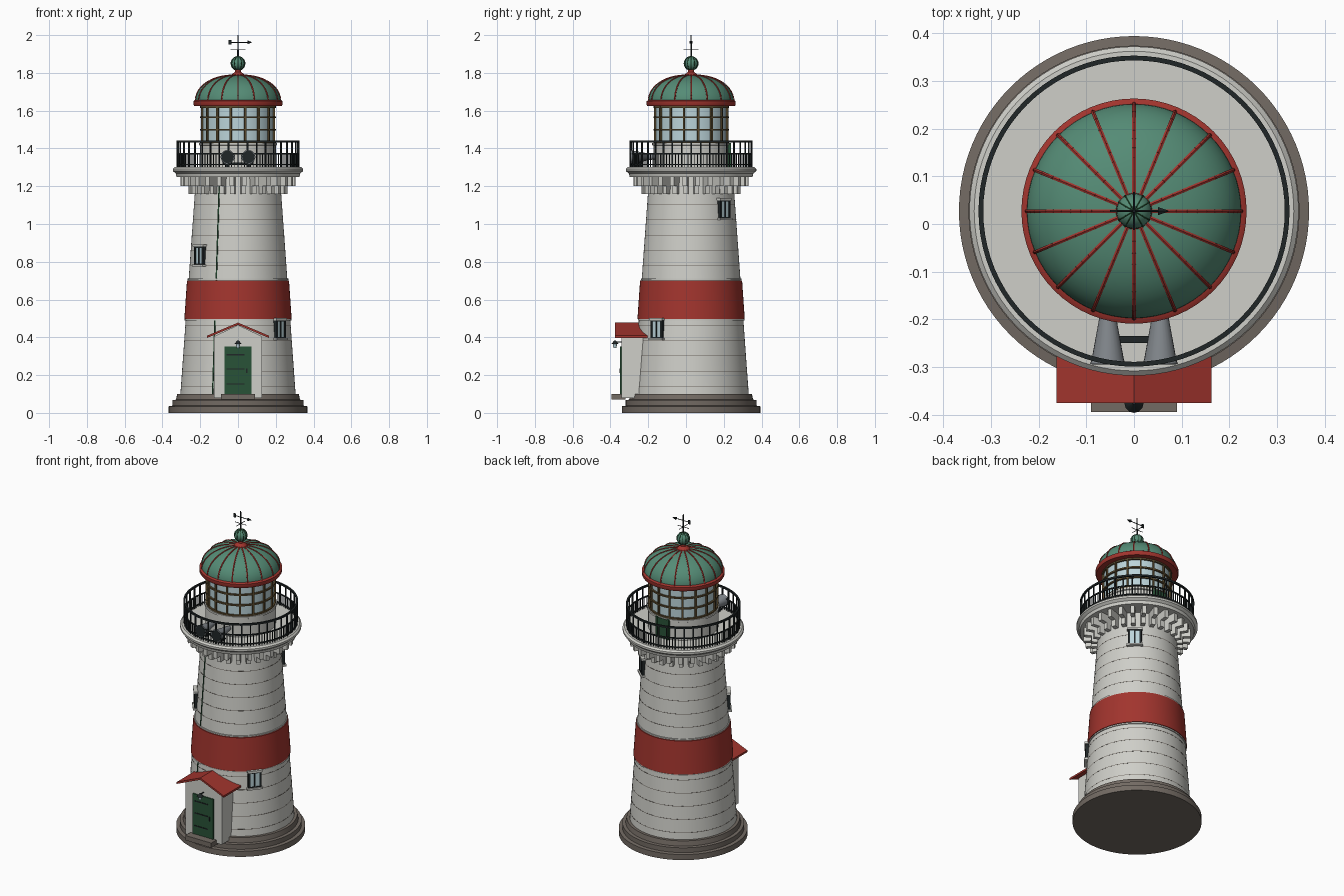
import bpy, bmesh, math
from mathutils import Matrix, Vector

if "Cube" in bpy.data.objects:
    bpy.data.objects.remove(bpy.data.objects["Cube"])

CY = 0.027                      # tower axis offset in y
TAU = math.tau
T = Matrix.Translation

def mat(name, r, g, b):
    m = bpy.data.materials.new(name)
    m.diffuse_color = (r, g, b, 1)
    m.use_nodes = True
    m.node_tree.nodes["Principled BSDF"].inputs["Base Color"].default_value = m.diffuse_color
    return m

WHITE = mat("white_plaster", 0.62, 0.62, 0.58)
STONE = mat("grey_stone", 0.17, 0.145, 0.125)
RED = mat("red_paint", 0.36, 0.035, 0.027)
DOME = mat("copper_green", 0.09, 0.26, 0.18)
DOOR = mat("dark_green", 0.022, 0.085, 0.038)
GLASS = mat("pale_glass", 0.50, 0.66, 0.70)
METAL = mat("grey_metal", 0.22, 0.24, 0.26)
IRON = mat("black_iron", 0.014, 0.019, 0.02)
BRASS = mat("dull_brass", 0.11, 0.075, 0.03)

def finish(bm, name, m, smooth=True):
    bmesh.ops.recalc_face_normals(bm, faces=bm.faces)
    me = bpy.data.meshes.new(name)
    bm.to_mesh(me)
    bm.free()
    me.materials.append(m)
    ob = bpy.data.objects.new(name, me)
    bpy.context.collection.objects.link(ob)
    if smooth:
        bpy.ops.object.select_all(action='DESELECT')
        ob.select_set(True)
        bpy.context.view_layer.objects.active = ob
        bpy.ops.object.shade_smooth_by_angle(angle=math.radians(35))
    return ob

def polar(a, r=0, z=0):         # local x points outward from the tower axis
    return T((0, CY, 0)) @ Matrix.Rotation(a, 4, 'Z') @ T((r, 0, z))

def box(bm, lo, hi, M=Matrix()):
    lo, hi = Vector(lo), Vector(hi)
    bmesh.ops.create_cube(bm, size=1, matrix=M @ T((lo + hi) / 2) @ Matrix.Diagonal((*(hi - lo), 1)))

def rod(bm, p, q, r, r2=None, seg=6):
    p, q = Vector(p), Vector(q)
    R = (q - p).to_track_quat('Z', 'Y').to_matrix().to_4x4()
    bmesh.ops.create_cone(bm, cap_ends=True, segments=seg, radius1=r, radius2=r if r2 is None else r2,
                          depth=(q - p).length, matrix=T((p + q) / 2) @ R)

def lathe_into(bm, prof, seg=64, closed=False):
    rings = []
    for r, z in prof:
        if r < 1e-5:
            rings.append([bm.verts.new((0, CY, z))] * seg)
        else:
            rings.append([bm.verts.new((r * math.cos(TAU * i / seg), CY + r * math.sin(TAU * i / seg), z))
                          for i in range(seg)])
    pairs = list(zip(rings, rings[1:])) + ([(rings[-1], rings[0])] if closed else [])
    for a, b in pairs:
        for i in range(seg):
            j = (i + 1) % seg
            bm.faces.new(list(dict.fromkeys((a[i], a[j], b[j], b[i]))))

def lathe(name, prof, m, seg=64):
    bm = bmesh.new()
    lathe_into(bm, prof, seg)
    return finish(bm, name, m)

def hoops(name, items, m, seg=64):   # items: (inner radius, outer radius, z low, z high)
    bm = bmesh.new()
    for r0, r1, z0, z1 in items:
        lathe_into(bm, [(r0, z0), (r1, z0), (r1, z1), (r0, z1)], seg, True)
    return finish(bm, name, m)

def boxes(name, items, m, M=Matrix()):
    bm = bmesh.new()
    for lo, hi in items:
        box(bm, lo, hi, M)
    return finish(bm, name, m, False)

def tower_r(z):
    return 0.305 - (z - 0.1) * 0.072

# Stepped base and tapered tower
lathe("base_steps", [(0, 0), (.367, 0), (.367, .035), (.347, .038), (.347, .068),
                     (.328, .07), (.322, .1), (0, .1)], STONE, 96)
lathe("tower_wall", [(0, .09), (tower_r(.09), .09), (tower_r(1.26), 1.26), (0, 1.26)], WHITE, 96)
lathe("red_band", [(.27, .498), (.284, .498), (.270, .702), (.255, .702)], RED, 96)
hoops("band_edges", [(.25, tower_r(z) + .005, z, z + .008) for z in (.488, .704)], WHITE, 96)
hoops("course_lines", [(.2, tower_r(z) + .0007, z, z + .003)
                       for z in (.14, .22, .30, .38, .46, .78, .86, .94, 1.02, 1.10)], STONE, 64)

# Gallery: two-step brackets, slab
bm = bmesh.new()
for i in range(28):
    M = polar(TAU * (i + .5) / 28)
    box(bm, (.21, -.012, 1.16), (.262, .012, 1.21), M)
    box(bm, (.21, -.012, 1.20), (.305, .012, 1.255), M)
finish(bm, "gallery_brackets", WHITE, False)
lathe("gallery_slab", [(0, 1.25), (.325, 1.25), (.33, 1.268), (.345, 1.28), (.345, 1.292),
                       (.335, 1.302), (0, 1.302)], WHITE, 96)

# Railing
hoops("railing_hoops", [(.316, .326, 1.432, 1.443), (.318, .325, 1.368, 1.375),
                        (.318, .325, 1.312, 1.318)], IRON, 80)
bm = bmesh.new()
for i in range(120):
    post = i % 3 == 0
    w = .0035 if post else .002
    box(bm, (.3215 - w, -w, 1.30), (.3215 + w, w, 1.435 if post else 1.37), polar(TAU * i / 120))
finish(bm, "railing_bars", IRON, False)

# Lantern room
lathe("lantern_wall", [(.0, 1.30), (.2, 1.30), (.2, 1.415), (.206, 1.418), (.206, 1.43), (0, 1.43)], WHITE)
lathe("lantern_glass", [(.19, 1.425), (.19, 1.64)], GLASS)
hoops("lantern_hoops", [(.186, .2, z, z + .009) for z in (1.43, 1.495, 1.56, 1.615)], BRASS)
bm = bmesh.new()
for i in range(16):
    box(bm, (.186, -.005, 1.43), (.2, .005, 1.63), polar(TAU * (i + .5) / 16))
finish(bm, "lantern_mullions", BRASS, False)
M = polar(math.pi / 2)
boxes("gallery_door", [((.19, -.035, 1.302), (.208, .035, 1.425))], DOOR, M)
boxes("gallery_door_frame", [((.19, s * .04 - .005, 1.302), (.211, s * .04 + .005, 1.43)) for s in (-1, 1)], DOOR, M)

# Dome with ribs
lathe("dome_rim", [(.18, 1.625), (.232, 1.625), (.236, 1.632), (.236, 1.65), (.225, 1.657), (.18, 1.657)], RED)
def dome_pt(t):                 # rounded profile from the rim to the crown
    return .225 * math.cos(t) ** .85, 1.65 + .138 * math.sin(t)
ts = [math.pi / 2 * i / 14 for i in range(15)]
lathe("dome", [dome_pt(t) for t in ts[:-1]] + [(0, 1.788)], DOME)

def ribs(name, pts, n, w, m):
    bm = bmesh.new()
    for i in range(n):
        M = polar(TAU * i / n)
        for a, b in zip(pts, pts[1:]):
            rod(bm, M @ Vector((a[0], 0, a[1])), M @ Vector((b[0], 0, b[1])), w)
    finish(bm, name, m)
ribs("dome_ribs", [dome_pt(t) for t in ts[:-1]], 16, .0045, RED)

# Finial ball, spire and weather vane
lathe("finial_neck", [(.045, 1.78), (.03, 1.795), (.016, 1.805), (.016, 1.82), (0, 1.82)], RED, 24)
ball = [(.037 * math.sin(math.pi * i / 12), 1.85 - .037 * math.cos(math.pi * i / 12)) for i in range(13)]
lathe("finial_ball", ball, DOME, 32)
ribs("finial_ribs", ball, 12, .0022, DOOR)
bm = bmesh.new()
rod(bm, (0, CY, 1.88), (0, CY, 2.0), .0045, .003, 8)
rod(bm, (-.05, CY, 1.962), (.06, CY, 1.962), .0025)
rod(bm, (.05, CY, 1.962), (.075, CY, 1.962), .01, 0)
box(bm, (-.05, CY - .002, 1.95), (-.035, CY + .002, 1.975))
for d in ((.04, 0), (0, .04)):
    rod(bm, (-d[0], CY - d[1], 1.922), (d[0], CY + d[1], 1.922), .002)
finish(bm, "weather_vane", IRON)

# Pair of fog horns on the gallery
horn, mouth, stand = bmesh.new(), bmesh.new(), bmesh.new()
for s in (-1, 1):
    x = s * .055
    rod(horn, (x, -.165, 1.355), (x, -.285, 1.355), .012, .034, 24)
    rod(horn, (x, -.285, 1.355), (x, -.293, 1.355), .034, .037, 24)
    rod(mouth, (x, -.293, 1.355), (x, -.2945, 1.355), .033, .033, 24)
    box(stand, (x - .008, -.25, 1.30), (x + .008, -.23, 1.34))
box(stand, (-.08, -.25, 1.318), (.08, -.235, 1.326))
finish(horn, "fog_horns", METAL)
finish(mouth, "horn_mouths", IRON)
finish(stand, "horn_stands", IRON, False)

# Windows: angle and sill height
frame, pane, trim = bmesh.new(), bmesh.new(), bmesh.new()
for deg, z in ((-39, .385), (-142, .775), (47, 1.02)):
    M = polar(math.radians(deg), tower_r(z), z)
    box(pane, (-.03, -.03, .012), (.006, .03, .105), M)
    for y in (-.033, 0, .033):
        w = .0035 if y == 0 else .006
        box(frame, (-.03, y - w, .01), (.010, y + w, .105), M)
    for h in (.010, .099):
        box(frame, (-.03, -.035, h), (.010, .035, h + .006), M)
    box(trim, (-.03, -.046, 0), (.018, .046, .011), M)
    box(trim, (-.03, -.044, .105), (.014, .044, .117), M)
finish(pane, "window_panes", GLASS, False)
finish(frame, "window_frames", IRON, False)
finish(trim, "window_sills", WHITE, False)

# Drain pipe down the tower
bm = bmesh.new()
a = math.radians(-116)
rod(bm, polar(a, tower_r(.1) + .001, .1).translation, polar(a, tower_r(1.25) + .001, 1.25).translation, .004)
finish(bm, "drain_pipe", DOOR)

# Porch with gabled roof
def prism(name, outline, y0, y1, m):
    bm = bmesh.new()
    f = bm.faces.new([bm.verts.new((x, y0, z)) for x, z in outline])
    ext = bmesh.ops.extrude_face_region(bm, geom=[f])
    bmesh.ops.translate(bm, vec=(0, y1 - y0, 0), verts=[v for v in ext['geom'] if isinstance(v, bmesh.types.BMVert)])
    return finish(bm, name, m, False)
prism("porch_walls", [(-.127, .08), (.127, .08), (.127, .405), (0, .465), (-.127, .405)], -.342, -.15, WHITE)
prism("porch_roof", [(-.163, .397), (0, .466), (.163, .397), (.163, .409), (0, .478), (-.163, .409)],
      -.375, -.20, RED)
boxes("porch_step", [((-.09, -.394, .07), (.09, -.32, .1))], STONE)
boxes("front_door", [((-.062, -.347, .1), (.062, -.33, .345))], DOOR)
boxes("door_frame", [((s * .066 - .005, -.349, .1), (s * .066 + .005, -.33, .35)) for s in (-1, 1)]
      + [((-.071, -.349, .342), (.071, -.33, .352))], DOOR)
boxes("door_straps", [((-.06, -.35, z), (.035, -.345, z + .006)) for z in (.15, .23, .305)]
      + [((.042, -.353, .21), (.05, -.345, .235))], IRON)

# Lamp above the door
bm = bmesh.new()
rod(bm, (0, -.33, .375), (0, -.378, .375), .003)
rod(bm, (0, -.376, .364), (0, -.376, .384), .02, .003, 12)
finish(bm, "lamp_shade", IRON)
bm = bmesh.new()
rod(bm, (0, -.376, .344), (0, -.376, .365), .008, .011, 12)
finish(bm, "lamp_glass", GLASS)
